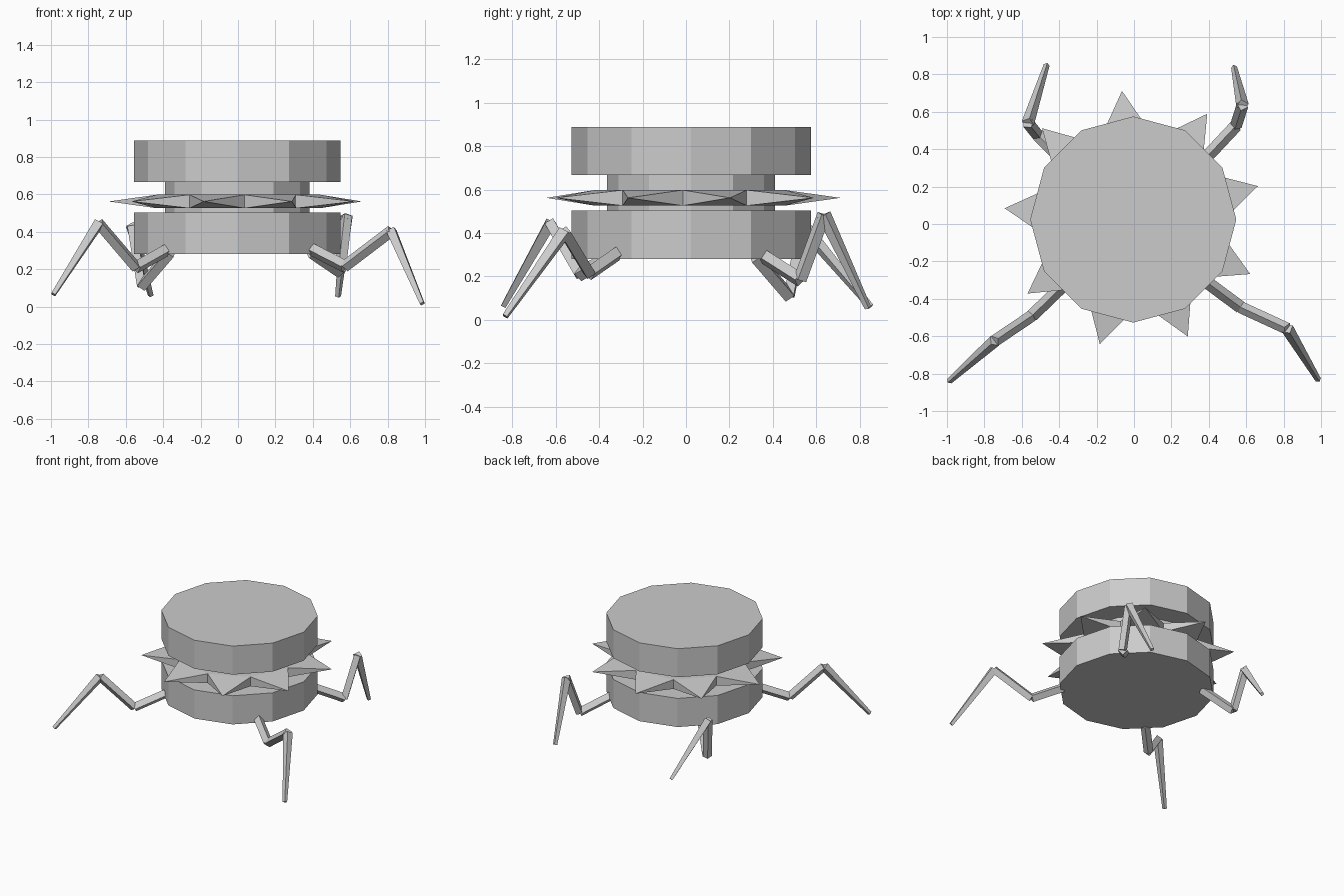
import bpy, bmesh
from math import sin, cos, radians, pi
from mathutils import Vector

if "Cube" in bpy.data.objects:
    bpy.data.objects.remove(bpy.data.objects["Cube"])

CX, CY = -0.004, 0.024


def finish(name, bm):
    bmesh.ops.recalc_face_normals(bm, faces=bm.faces)
    mesh = bpy.data.meshes.new(name)
    bm.to_mesh(mesh)
    bm.free()
    bpy.context.collection.objects.link(bpy.data.objects.new(name, mesh))


def disc(name, radius, z0, z1):
    bpy.ops.mesh.primitive_cylinder_add(vertices=12, radius=radius, depth=z1 - z0,
                                        location=(CX, CY, (z0 + z1) / 2))
    bpy.context.object.name = name


def leg(name, joints):
    # three square bars, the last one tapering to the foot
    bm = bmesh.new()
    radii = [(0.034, 0.034), (0.032, 0.032), (0.034, 0.016)]
    for (a, b), (ra, rb) in zip(zip(joints, joints[1:]), radii):
        a, b = Vector(a), Vector(b)
        axis = (b - a).normalized()
        side = axis.cross(Vector((0, 0, 1))).normalized()
        up = side.cross(axis)
        rings = []
        for p, r in ((a, ra), (b, rb)):
            rings.append([bm.verts.new(p + r * (side * cos(k * pi / 2) + up * sin(k * pi / 2)))
                          for k in range(4)])
        for k in range(4):
            n = (k + 1) % 4
            bm.faces.new((rings[0][k], rings[0][n], rings[1][n], rings[1][k]))
        bm.faces.new(rings[0])
        bm.faces.new(rings[1])
    finish(name, bm)


# Stacked body discs
disc("lower_body", 0.551, 0.281, 0.503)
disc("hub", 0.387, 0.49, 0.68)
disc("upper_body", 0.551, 0.667, 0.888)

# Spiked ring: thick at the valleys, pointed at the nine tips
bm = bmesh.new()
ring = lambda r, ang, z: bm.verts.new((CX + r * cos(radians(ang)), CY + r * sin(radians(ang)), z))
top = [ring(0.446, 35 + 40 * k, 0.598) for k in range(9)]
low = [ring(0.446, 35 + 40 * k, 0.526) for k in range(9)]
tips = [ring(0.69, 55 + 40 * k, 0.562) for k in range(9)]
bm.faces.new(top)
bm.faces.new(low)
for k in range(9):
    n = (k + 1) % 9
    for pair in ((top[k], top[n]), (low[n], low[k]), (low[k], top[k]), (top[n], low[n])):
        bm.faces.new((*pair, tips[k]))
finish("spike_ring", bm)

# Legs: root, low joint, knee, foot
leg("front_left_leg", [(-0.385, -0.335, 0.30), (-0.545, -0.49, 0.21), (-0.745, -0.625, 0.445), (-0.987, -0.84, 0.065)])
leg("front_right_leg", [(0.395, -0.315, 0.305), (0.57, -0.445, 0.215), (0.82, -0.56, 0.405), (0.985, -0.833, 0.016)])
leg("back_right_leg", [(0.39, 0.36, 0.29), (0.545, 0.525, 0.185), (0.58, 0.635, 0.485), (0.535, 0.838, 0.055)])
leg("back_left_leg", [(-0.36, 0.32, 0.29), (-0.515, 0.475, 0.11), (-0.567, 0.54, 0.43), (-0.467, 0.85, 0.06)])
